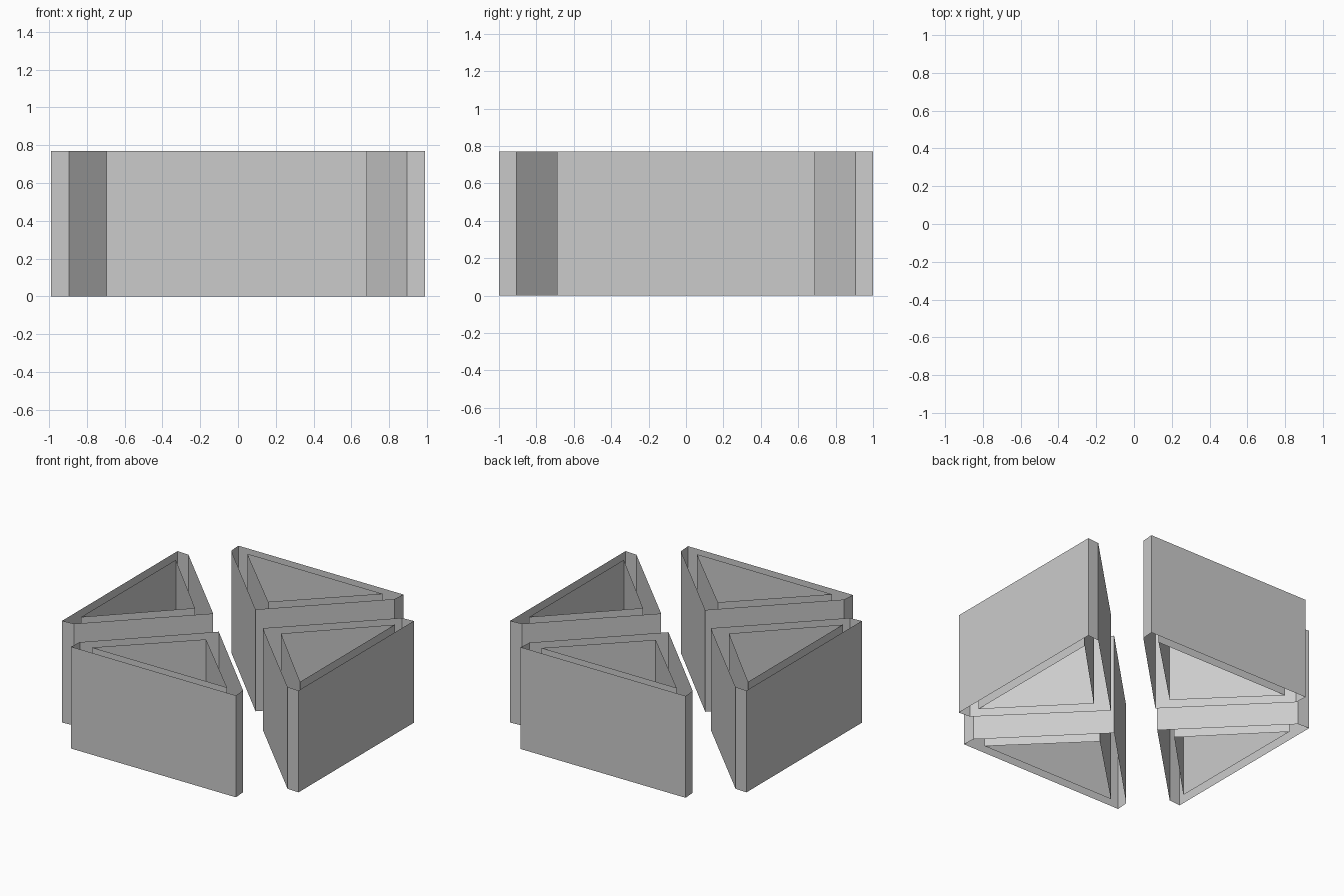
import bpy, bmesh
from math import radians
from mathutils import Matrix

if "Cube" in bpy.data.objects:
    bpy.data.objects.remove(bpy.data.objects["Cube"])

HEIGHT = 0.77

# Plan of the front compartment: outer wall (truncated triangle) and inner wall
OUTER = [(-0.69, -1.0), (0.69, -1.0), (0.683, -0.905), (0.0, -0.22), (-0.683, -0.905)]
INNER = [(-0.565, -0.928), (0.565, -0.928), (0.0, -0.372)]


def add_wall(bm, profile, inward):
    """Open-ended wall: a closed plan outline swept straight up, no caps."""
    low = [bm.verts.new((x, y, 0)) for x, y in profile]
    high = [bm.verts.new((x, y, HEIGHT)) for x, y in profile]
    n = len(profile)
    for i in range(n):
        j = (i + 1) % n
        face = [low[i], low[j], high[j], high[i]]
        bm.faces.new(face[::-1] if inward else face)


def compartment(name, angle, shift):
    bm = bmesh.new()
    add_wall(bm, OUTER, False)
    add_wall(bm, INNER, True)
    bm.transform(Matrix.Translation((shift[0], shift[1], 0))
                 @ Matrix.Rotation(radians(angle), 4, 'Z'))
    mesh = bpy.data.meshes.new(name)
    bm.to_mesh(mesh)
    bm.free()
    obj = bpy.data.objects.new(name, mesh)
    bpy.context.collection.objects.link(obj)


# Four compartments around the centre, side ones set slightly inward
compartment("front_compartment", 0, (-0.007, 0))
compartment("right_compartment", 90, (-0.012, 0))
compartment("back_compartment", 180, (-0.007, 0))
compartment("left_compartment", 270, (0.012, 0))
